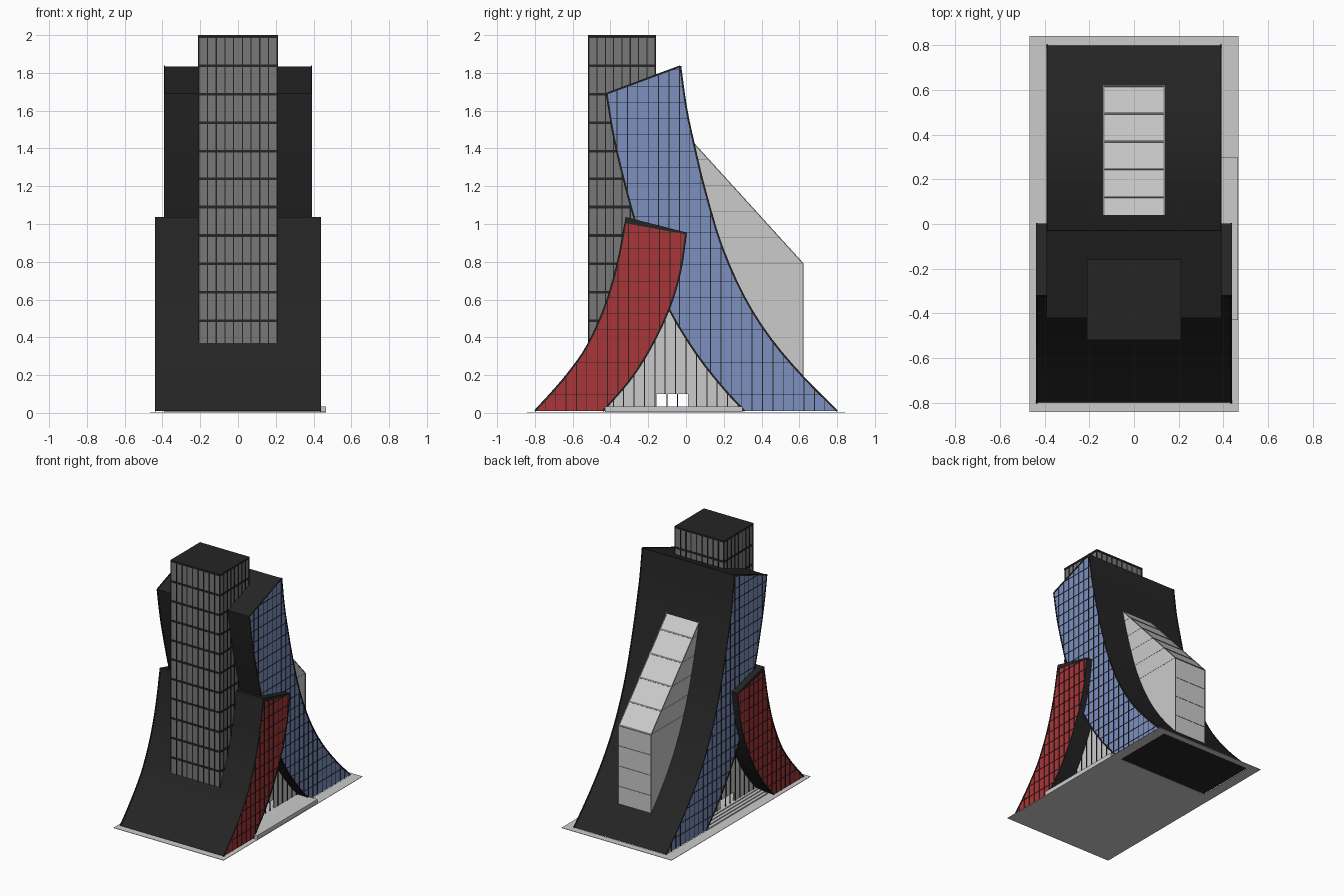
import bpy, bmesh
from mathutils import Vector

if "Cube" in bpy.data.objects:
    bpy.data.objects.remove(bpy.data.objects["Cube"])


def mat(name, r, g, b):
    m = bpy.data.materials.new(name)
    m.diffuse_color = (r, g, b, 1)
    m.use_nodes = True
    m.node_tree.nodes["Principled BSDF"].inputs["Base Color"].default_value = m.diffuse_color
    return m


BLACK = mat("black", 0.018, 0.018, 0.018)
RED = mat("red", 0.40, 0.036, 0.04)
BLUE = mat("blue", 0.2, 0.28, 0.53)
GLASS = mat("grey_glass", 0.19, 0.19, 0.19)
TRIM = mat("grey_trim", 0.2, 0.2, 0.2)


def finish(name, bm, *mats):
    me = bpy.data.meshes.new(name)
    bm.normal_update()
    bm.to_mesh(me)
    bm.free()
    for m in mats:
        me.materials.append(m)
    ob = bpy.data.objects.new(name, me)
    bpy.context.collection.objects.link(ob)
    return ob


def prism(bm, pts, x0, x1, end_mat=0):
    """Extrude a (y, z) outline along x; end faces may use another material."""
    a = [bm.verts.new((x0, y, z)) for y, z in pts]
    b = [bm.verts.new((x1, y, z)) for y, z in pts]
    n = len(pts)
    faces = []
    for ring in (a, b):
        f = bm.faces.new(ring)
        f.material_index = end_mat
        faces.append(f)
    for i in range(n):
        j = (i + 1) % n
        faces.append(bm.faces.new((a[i], a[j], b[j], b[i])))
    bmesh.ops.recalc_face_normals(bm, faces=faces)


def box(bm, x0, x1, y0, y1, z0, z1):
    prism(bm, [(y0, z0), (y1, z0), (y1, z1), (y0, z1)], x0, x1)


def bar(bm, p, q, x0, x1, t):
    """Rectangular bar of thickness t between two (y, z) points."""
    p, q = Vector(p), Vector(q)
    d = (q - p).normalized()
    n = Vector((-d.y, d.x)) * t / 2
    prism(bm, [p - n, q - n, q + n, p + n], x0, x1)


def curve(pts, sub=3):
    """Catmull-Rom curve through the points."""
    P = [Vector(p) for p in pts]
    P = [2 * P[0] - P[1]] + P + [2 * P[-1] - P[-2]]
    out = []
    for i in range(1, len(P) - 2):
        a, b, c, d = P[i - 1:i + 3]
        for k in range(sub):
            t = k / sub
            out.append(0.5 * (2 * b + (c - a) * t + (2 * a - 5 * b + 4 * c - d) * t * t
                              + (3 * b - a - 3 * c + d) * t ** 3))
    return out + [P[-2]]


def spans(pts, axis, v):
    """Intervals where the line axis = v lies inside the outline."""
    hits = []
    for p, q in zip(pts, pts[1:] + pts[:1]):
        if (p[axis] > v) != (q[axis] > v):
            t = (v - p[axis]) / (q[axis] - p[axis])
            hits.append(p[1 - axis] + t * (q[1 - axis] - p[1 - axis]))
    hits.sort()
    return list(zip(hits[::2], hits[1::2]))


def grid(bm, pts, x, ystep, zstep, t):
    """Mullions and thinner transoms on both side walls at x and -x."""
    for axis, step, w in ((0, ystep, t), (1, zstep, t * .6)):
        if not step:
            continue
        v = min(p[axis] for p in pts) + step
        top = max(p[axis] for p in pts)
        while v < top:
            for a, b in spans(pts, axis, v):
                ends = ((v, a), (v, b)) if axis == 0 else ((a, v), (b, v))
                if b - a > 0.01:
                    for s in (-1, 1):
                        bar(bm, *ends, s * (x - 0.003), s * (x + 0.003), w)
            v += step


# Curved slabs: coloured side walls, black skins, black side grids
red_front = curve([(-.80, .01), (-.69, .13), (-.60, .24), (-.52, .36), (-.43, .56), (-.365, .78), (-.32, 1.01)])
red_back = curve([(0, .95), (-.03, .75), (-.09, .55), (-.19, .34), (-.30, .17), (-.44, .01)])
blue_front = curve([(.31, .01), (.19, .14), (.05, .32), (-.09, .55), (-.19, .78), (-.27, 1.02), (-.32, 1.2), (-.38, 1.45), (-.42, 1.69)])
blue_back = curve([(-.03, 1.835), (0, 1.62), (.04, 1.43), (.10, 1.18), (.19, .88), (.31, .61), (.45, .39), (.62, .19), (.80, .01)])

for name, outline, x, m in (("front_slab", red_front + red_back, .437, RED),
                            ("rear_slab", blue_front + blue_back, .39, BLUE)):
    bm = bmesh.new()
    prism(bm, outline, -x, x, 1)
    finish(name, bm, BLACK, m)
    bm = bmesh.new()
    grid(bm, outline, x, .055, .086, .004)
    for p, q in zip(outline, outline[1:]):
        for s in (-1, 1):
            bar(bm, p, q, s * (x - .004), s * (x + .003), .01)
    finish(name + "_side_grid", bm, BLACK)

# Sloped cap of the front slab
bm = bmesh.new()
prism(bm, [(-.325, 1.005), (-.32, 1.037), (.002, .955), (0, .945)], -.44, .44)
finish("front_slab_roof", bm, BLACK)

# Rectangular glazed tower
bm = bmesh.new()
box(bm, -.207, .207, -.515, -.163, .36, 1.99)
finish("tower", bm, GLASS)
bm = bmesh.new()
for k in range(11):
    z = 1.993 - k * .1505 - .01 * (0 < k < 10) * (k < 5) * .5
    box(bm, -.211, .211, -.519, -.159, z - .007, z + .007)
for i in range(10):
    x = -.207 + i * .414 / 9
    for y in (-.515, -.163):
        box(bm, x - .003, x + .003, y - .004, y + .004, .36, 1.99)
for i in range(9):
    y = -.515 + i * .352 / 8
    for x in (-.207, .207):
        box(bm, x - .004, x + .004, y - .003, y + .003, .36, 1.99)
finish("tower_frame", bm, BLACK)

# Rear glass bay with sloped roof
bay = [(.02, 1.45), (.62, .79), (.62, .17), (.35, .50), (.15, .95)]
bm = bmesh.new()
prism(bm, bay, -.138, .138)
finish("rear_bay", bm)
bm = bmesh.new()
for s in (-1, 1):
    for p, q in zip(bay[:2], bay[1:3]):
        bar(bm, p, q, s * .133, s * .14, .006)
for y in (.12, .245, .37, .495, .617):
    z = 1.45 - (y - .02) * 1.1
    bar(bm, (y - .004, z + .0044), (y + .004, z - .0044), -.14, .14, .006)
    for a, b in spans(bay, 1, z - .001):
        for s in (-1, 1):
            bar(bm, (a, z), (b, z), s * .136, s * .139, .003)
for z in (.635, .48, .325):
    box(bm, -.139, .139, .617, .622, z - .002, z + .002)
finish("rear_bay_frame", bm, TRIM)

# Lobby side walls between the slabs, with a see-through doorway
left = [tuple(p) for p in red_back if p[1] < .54]
right = [tuple(p) for p in blue_front if p[1] < .56]
door = [(-.155, .03), (-.155, .10), (.01, .10), (.01, .03)]
lobby = left + door + right
bm = bmesh.new()
for s in (-1, 1):
    prism(bm, lobby, s * .29, s * .30)
finish("lobby_walls", bm)
bm = bmesh.new()
grid(bm, lobby, .302, .055, 0, .005)
for y in (-.10, -.045):
    for s in (-1, 1):
        bar(bm, (y, .03), (y, .10), s * .299, s * .305, .004)
finish("lobby_mullions", bm, BLACK)

# Raised lobby floor, side steps and ground plate
bm = bmesh.new()
box(bm, -.32, .465, -.43, .30, .004, .034)
finish("lobby_floor", bm)
bm = bmesh.new()
for i in range(3):
    box(bm, -.343 - i * .023, -.32 - i * .023, -.43, .30, .004, .027 - i * .007)
finish("side_steps", bm)
bm = bmesh.new()
box(bm, -.467, .467, -.842, .32, 0, .003)
box(bm, -.467, .467, .79, .842, 0, .003)
for s in (-1, 1):
    box(bm, s * .385, s * .467, .32, .79, 0, .003)
finish("ground_plate", bm)
